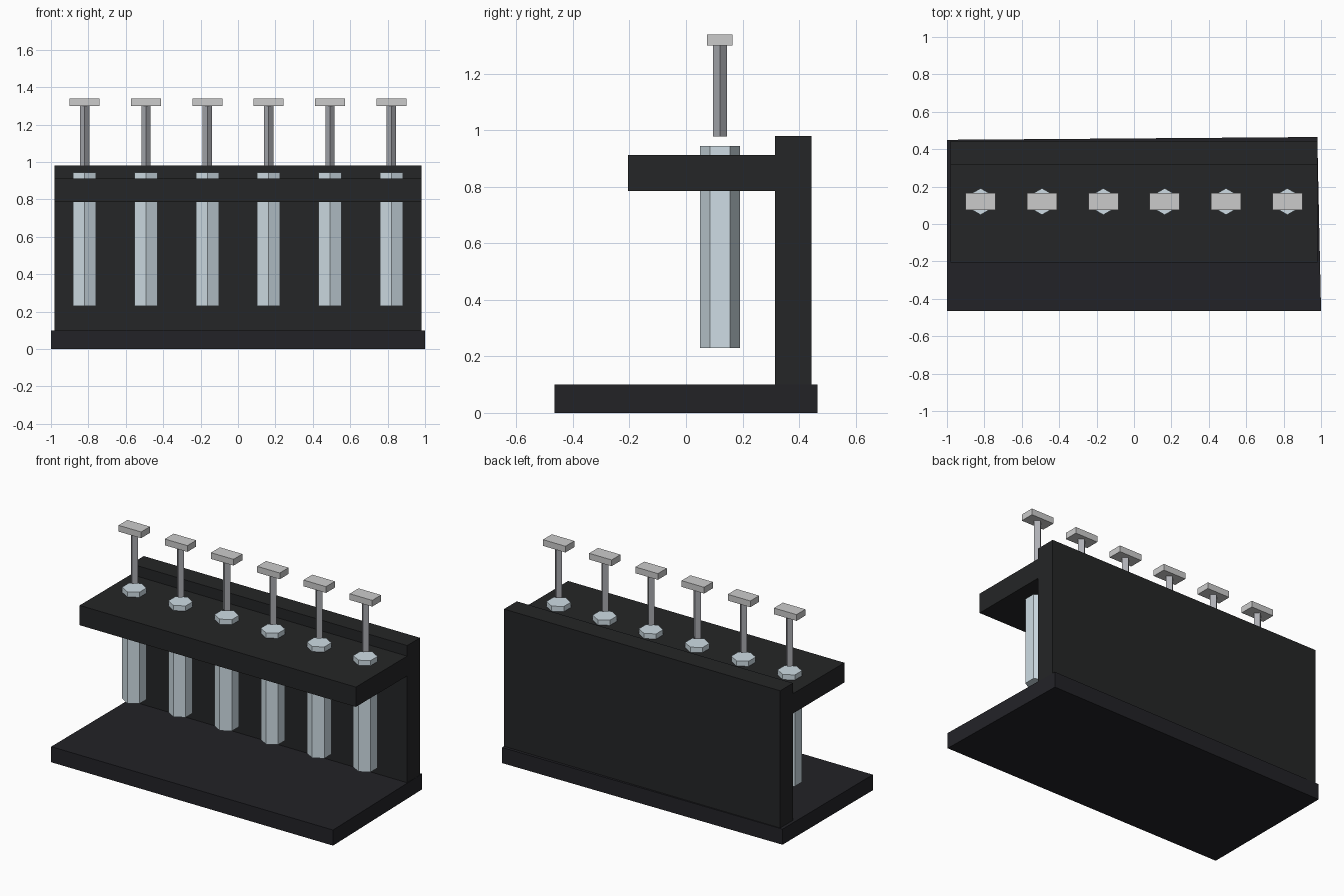
import bpy
import bmesh
from math import cos, sin, pi

if "Cube" in bpy.data.objects:
    bpy.data.objects.remove(bpy.data.objects["Cube"])


def material(name, rgb):
    m = bpy.data.materials.new(name)
    m.diffuse_color = (*rgb, 1)
    m.use_nodes = True
    m.node_tree.nodes["Principled BSDF"].inputs["Base Color"].default_value = m.diffuse_color
    return m


BASE = material("base_black", (0.016, 0.016, 0.02))
FRAME = material("frame_black", (0.018, 0.019, 0.02))
GLASS = material("pale_glass", (0.62, 0.72, 0.78))
ROD = material("rod_grey", (0.42, 0.43, 0.46))
CAP = material("cap_grey", (0.62, 0.62, 0.63))


def prism(name, outline, z0, z1, mat):
    """Extrude a counter-clockwise xy outline from z0 to z1."""
    bm = bmesh.new()
    low = [bm.verts.new((x, y, z0)) for x, y in outline]
    high = [bm.verts.new((x, y, z1)) for x, y in outline]
    bm.faces.new(low[::-1])
    bm.faces.new(high)
    n = len(outline)
    for i in range(n):
        j = (i + 1) % n
        bm.faces.new((low[i], low[j], high[j], high[i]))
    mesh = bpy.data.meshes.new(name)
    bm.to_mesh(mesh)
    bm.free()
    mesh.materials.append(mat)
    ob = bpy.data.objects.new(name, mesh)
    bpy.context.collection.objects.link(ob)
    return ob


def rect(x0, x1, y0, y1):
    return [(x0, y0), (x1, y0), (x1, y1), (x0, y1)]


def ngon(cx, cy, r, n):
    """Regular polygon with a corner pointing along +y."""
    return [(cx + r * cos(pi / 2 + 2 * pi * i / n),
             cy + r * sin(pi / 2 + 2 * pi * i / n)) for i in range(n)]


# Stand: slightly skewed base plate, back wall and holding shelf
prism("base_plate", [(-1, -0.465), (1, -0.465), (0.98, 0.465), (-1, 0.45)], 0, 0.1, BASE)
prism("back_wall", rect(-0.98, 0.98, 0.315, 0.445), 0.1, 0.98, FRAME)
prism("holding_shelf", rect(-0.98, 0.98, -0.205, 0.315), 0.785, 0.912, FRAME)

# Six hexagonal tubes, each with a square rod and flat thumb plate above it
ROW_Y = 0.12
for i in range(6):
    x = -0.82 + i * 0.328
    prism(f"tube_{i + 1}", ngon(x, ROW_Y, 0.071, 6), 0.23, 0.945, GLASS)
    prism(f"plunger_rod_{i + 1}", ngon(x, ROW_Y, 0.025, 4), 0.978, 1.3, ROD)
    prism(f"thumb_plate_{i + 1}",
          rect(x - 0.08, x + 0.08, ROW_Y - 0.045, ROW_Y + 0.045), 1.3, 1.34, CAP)
